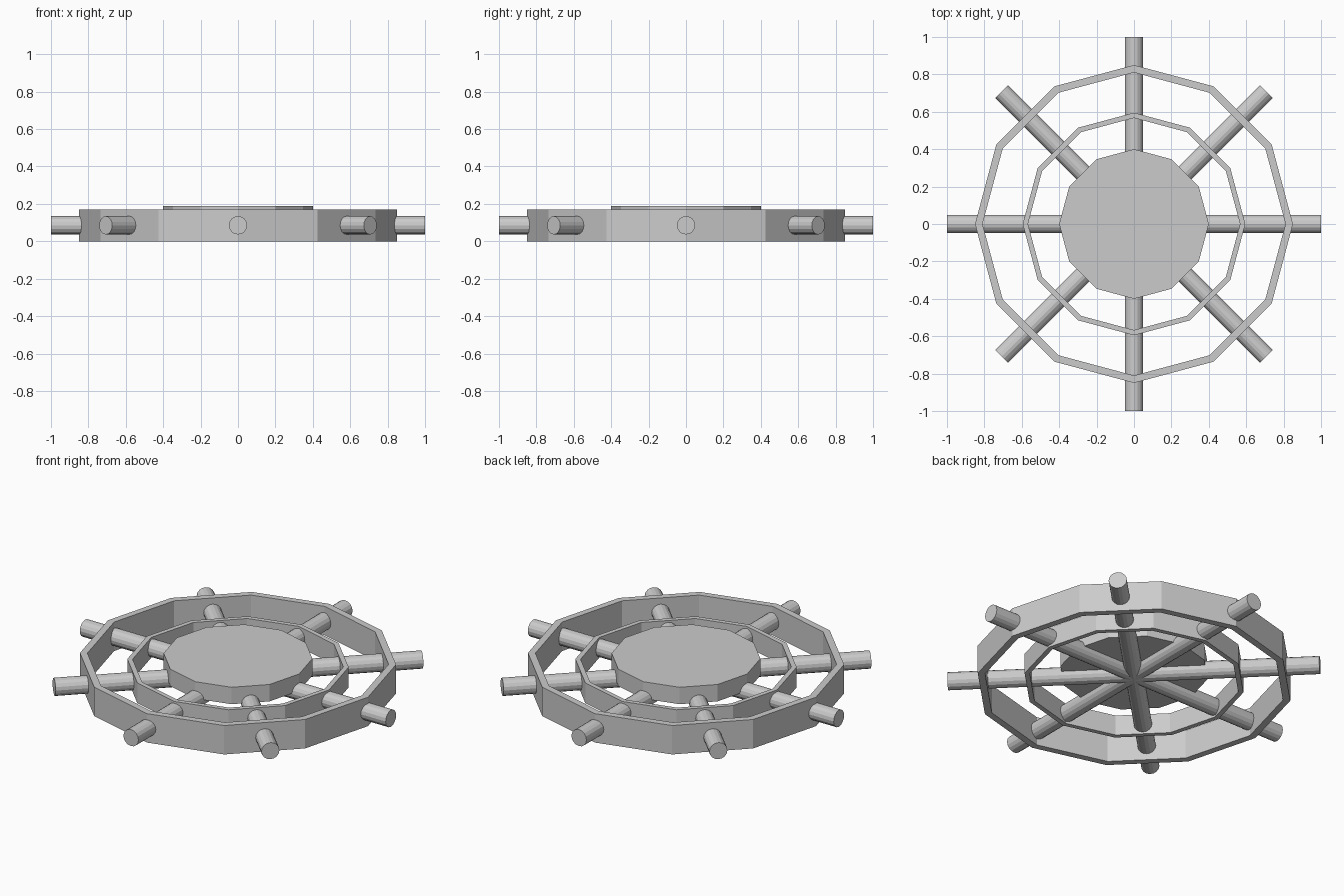
import bpy, bmesh, math

if "Cube" in bpy.data.objects:
    bpy.data.objects.remove(bpy.data.objects["Cube"])

MID = 0.0855  # height of the wheel's middle plane


def ring(name, outer, inner, height, sides=12):
    """Flat-sided band with a rectangular section, centred on MID."""
    bm = bmesh.new()
    section = [(outer, -height / 2), (outer, height / 2),
               (inner, height / 2), (inner, -height / 2)]
    loops = []
    for i in range(sides):
        a = 2 * math.pi * i / sides
        loops.append([bm.verts.new((r * math.cos(a), r * math.sin(a), MID + z))
                      for r, z in section])
    for i in range(sides):
        p, q = loops[i], loops[(i + 1) % sides]
        for j in range(4):
            k = (j + 1) % 4
            bm.faces.new((p[j], q[j], q[k], p[k]))
    bmesh.ops.recalc_face_normals(bm, faces=bm.faces)
    mesh = bpy.data.meshes.new(name)
    bm.to_mesh(mesh)
    bm.free()
    bpy.context.collection.objects.link(bpy.data.objects.new(name, mesh))


# Outer rim and the smaller inner rim
ring("outer_rim", 0.85, 0.81, 0.171)
ring("inner_rim", 0.595, 0.567, 0.12)

# Hub disc resting on the upper half of the spokes
bpy.ops.mesh.primitive_cylinder_add(vertices=12, radius=0.4, depth=0.1,
                                    location=(0, 0, 0.138))
bpy.context.object.name = "hub"

# Four full-length bars make the eight spokes and handles
for i in range(4):
    bpy.ops.mesh.primitive_cylinder_add(
        vertices=16, radius=0.049, depth=2, location=(0, 0, MID),
        rotation=(math.pi / 2, 0, i * math.pi / 4))
    bpy.context.object.name = f"spoke_bar_{i + 1}"
